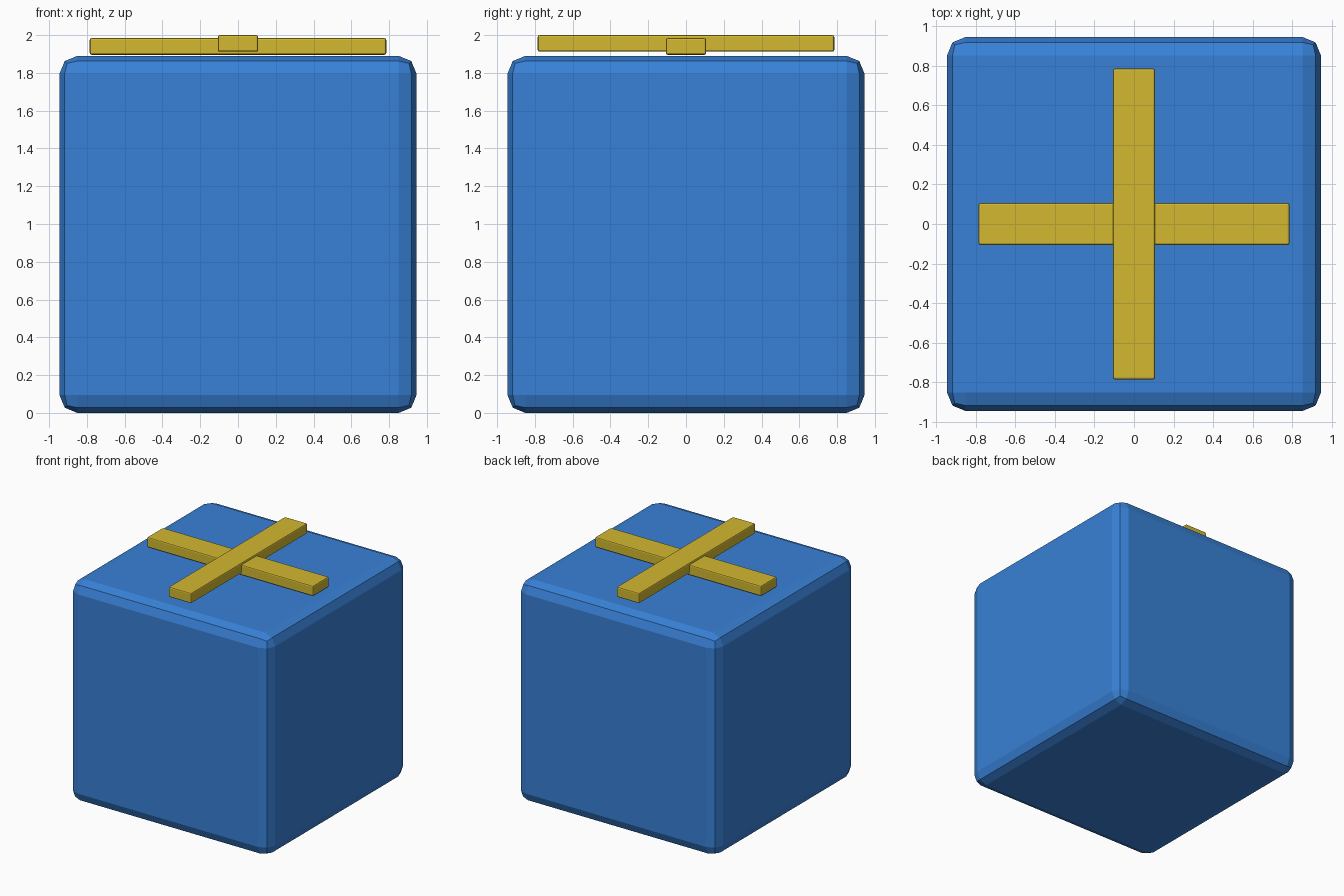
import bpy
import bmesh

if "Cube" in bpy.data.objects:
    bpy.data.objects.remove(bpy.data.objects["Cube"])


def material(name, rgb):
    m = bpy.data.materials.new(name)
    m.diffuse_color = (*rgb, 1.0)
    m.use_nodes = True
    m.node_tree.nodes["Principled BSDF"].inputs["Base Color"].default_value = m.diffuse_color
    return m


def bevelled_box(name, size, center, bevel, segments, mat):
    """Flat-shaded box with rounded edges."""
    bm = bmesh.new()
    bmesh.ops.create_cube(bm, size=1.0)
    for v in bm.verts:
        v.co = [v.co[i] * size[i] + center[i] for i in range(3)]
    bmesh.ops.bevel(bm, geom=bm.edges[:], offset=bevel, offset_type='OFFSET',
                    segments=segments, profile=0.5, affect='EDGES')
    mesh = bpy.data.meshes.new(name)
    bm.to_mesh(mesh)
    bm.free()
    mesh.materials.append(mat)
    obj = bpy.data.objects.new(name, mesh)
    bpy.context.collection.objects.link(obj)
    return obj


blue = material("box_blue", (0.04, 0.22, 0.68))
gold = material("ribbon_gold", (0.65, 0.48, 0.03))

# Main box
bevelled_box("box", (1.89, 1.89, 1.89), (0, 0, 0.945), 0.094, 2, blue)

# Crossed ribbon strips, the front-to-back one slightly higher
bevelled_box("ribbon_across", (1.57, 0.214, 0.088), (0, 0, 1.940), 0.01, 2, gold)
bevelled_box("ribbon_lengthwise", (0.214, 1.57, 0.088), (0, 0, 1.956), 0.01, 2, gold)
